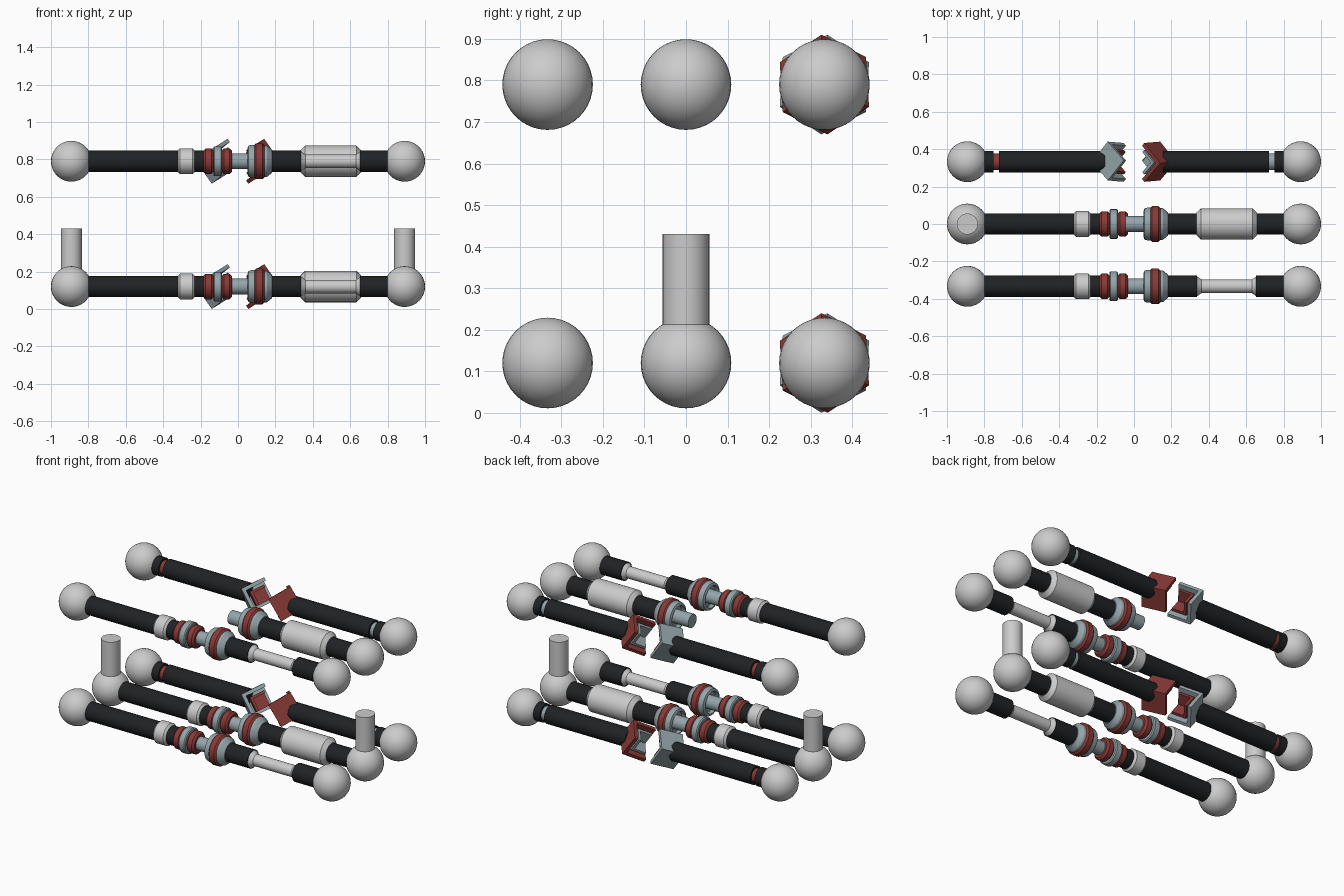
import bpy, bmesh
from math import pi, cos, sin, radians, sqrt
from mathutils import Vector, Matrix

if "Cube" in bpy.data.objects:
    bpy.data.objects.remove(bpy.data.objects["Cube"])


def material(name, rgb):
    m = bpy.data.materials.new(name)
    m.diffuse_color = (*rgb, 1)
    m.use_nodes = True
    m.node_tree.nodes["Principled BSDF"].inputs["Base Color"].default_value = m.diffuse_color
    return m


BLACK = material("black", (0.014, 0.016, 0.018))
RED = material("red", (0.25, 0.042, 0.037))
BLUE = material("blue_grey", (0.30, 0.38, 0.41))
GREY = None
cache = {}


def finish(name, mesh, mat, loc, rot=(0, 0, 0), smooth=True):
    if mat and not mesh.materials:
        mesh.materials.append(mat)
    ob = bpy.data.objects.new(name, mesh)
    bpy.context.collection.objects.link(ob)
    ob.location, ob.rotation_euler = loc, rot
    if smooth:
        bpy.ops.object.select_all(action='DESELECT')
        ob.select_set(True)
        bpy.context.view_layer.objects.active = ob
        bpy.ops.object.shade_smooth_by_angle(angle=radians(30))
    return ob


def lathe(name, profile, mat, loc, rot=(0, 0, 0), n=32):
    """Turn (x, radius) points around the x axis, with closed ends."""
    key = (name, tuple(profile))
    if key in cache:
        return finish(name, cache[key], mat, loc, rot, False)
    bm = bmesh.new()
    rings = [[bm.verts.new((x, r * cos(2 * pi * i / n), r * sin(2 * pi * i / n)))
              for i in range(n)] for x, r in profile]
    for a, b in zip(rings, rings[1:]):
        for i in range(n):
            j = (i + 1) % n
            bm.faces.new((a[i], a[j], b[j], b[i]))
    bm.faces.new(rings[0])
    bm.faces.new(rings[-1])
    bmesh.ops.recalc_face_normals(bm, faces=bm.faces)
    mesh = bpy.data.meshes.new(name)
    bm.to_mesh(mesh)
    bm.free()
    cache[key] = mesh
    return finish(name, mesh, mat, loc, rot)


def tube(x0, x1, r):
    return [(x0, r), (x1, r)]


def band(x0, x1, r, c=0.012):
    return [(x0, r - c), (x0 + c, r), (x1 - c, r), (x1, r - c)]


def ball(x, y, z):
    if "ball" not in cache:
        bm = bmesh.new()
        bmesh.ops.create_uvsphere(bm, u_segments=32, v_segments=20, radius=0.109)
        cache["ball"] = bpy.data.meshes.new("end_ball")
        bm.to_mesh(cache["ball"])
        bm.free()
    finish("end_ball", cache["ball"], GREY, (x, y, z))


def cup_mesh(name, a, t, apex):
    """Three square plates meeting at a cube corner, opening towards -x."""
    bm = bmesh.new()
    steps = [(0, 0, 0), (1, 0, 0), (1, 1, 0), (0, 1, 0), (0, 1, 1), (0, 0, 1), (1, 0, 1)]
    outer = [bm.verts.new([a * c for c in s]) for s in steps]
    inner = [bm.verts.new([a if c else t for c in s]) for s in steps]
    for i in (1, 3, 5):
        k = (i + 1, i % 6 + 2 if i < 5 else 1)
        quad = (0, i, k[0], (i + 2) if i < 5 else 1)
        bm.faces.new([outer[q] for q in quad])
        bm.faces.new([inner[q] for q in quad])
    for i in range(1, 7):
        j = i % 6 + 1
        bm.faces.new((outer[i], outer[j], inner[j], inner[i]))
    bmesh.ops.recalc_face_normals(bm, faces=bm.faces)
    d = Vector((1, 1, 1)) / sqrt(3)
    f = Vector((1, 1, -2)) / sqrt(6)
    roll = Matrix.Rotation(radians(3.5), 3, 'X')
    for v in bm.verts:
        p = roll @ Vector((-v.co.dot(d), -v.co.dot(d.cross(f)), -v.co.dot(f)))
        v.co = p + Vector((apex, 0, 0))
    mesh = bpy.data.meshes.new(name)
    bm.to_mesh(mesh)
    bm.free()
    return mesh


def left_half(y, z):
    p = (0, y, z)
    ball(-0.891, y, z)
    lathe("left_shaft", tube(-0.83, -0.17, 0.057), BLACK, p)
    lathe("left_collar", band(-0.322, -0.232, 0.069), GREY, p)
    lathe("inner_red_band", band(-0.185, -0.130, 0.068), RED, p)
    lathe("middle_blue_band", band(-0.132, -0.086, 0.079, 0.006), BLUE, p)
    lathe("outer_red_band", band(-0.088, -0.033, 0.068), RED, p)


def right_half(y, z, fat):
    p = (0, y, z)
    ball(0.891, y, z)
    lathe("coupling_neck", tube(-0.045, 0.10, 0.042), BLUE, p)
    # flared joint with a shallow recess
    lathe("joint_front", [(0.075, 0.04), (0.072, 0.062), (0.050, 0.068), (0.056, 0.083),
                          (0.072, 0.088), (0.09, 0.088)], BLUE, p)
    lathe("joint_red_ring", band(0.085, 0.142, 0.096), RED, p)
    lathe("joint_back", [(0.135, 0.086), (0.155, 0.084), (0.182, 0.062)], BLUE, p)
    lathe("right_shaft", tube(0.16, 0.338, 0.057), BLACK, p)
    lathe("end_shaft", tube(0.652, 0.83, 0.057), BLACK, p)
    if fat:
        lathe("fat_grip", band(0.335, 0.657, 0.084, 0.024), GREY, p)
    else:
        lathe("thin_grip", [(0.335, 0.055), (0.362, 0.036), (0.630, 0.036), (0.657, 0.055)], GREY, p)


outer_cup = {c: cup_mesh(c + "_corner_cup", 0.147, 0.021, 0.225) for c in ("red", "blue")}
inner_cup = {c: cup_mesh(c + "_inner_cup", 0.092, 0.016, 0.160) for c in ("red", "blue")}


def cup_rod(y, z, rot, cup, core, cmat, kmat, side):
    p = (0, y, z)
    ball(0.891 * side, y, z)
    w = cup
    lathe(w + "_cup_shaft", tube(0.155, 0.722, 0.057), BLACK, p, rot)
    lathe(w + "_shaft_groove", tube(0.715, 0.76, 0.044), kmat, p, rot)
    lathe(w + "_shaft_stub", tube(0.752, 0.83, 0.057), BLACK, p, rot)
    finish(cup + "_corner_cup", outer_cup[cup], cmat, p, rot, False)
    finish(core + "_inner_cup", inner_cup[core], kmat, p, rot, False)


for z in (0.12, 0.79):
    # front rods with thin grips
    left_half(-0.333, z)
    right_half(-0.333, z, False)
    # middle rods with fat grips; the upper one is only the right half
    right_half(0, z, True)
    if z < 0.5:
        left_half(0, z)
    # back rods in two pieces with corner cups
    cup_rod(0.333, z, (0, 0, 0), "red", "blue", RED, BLUE, 1)
    cup_rod(0.333, z, (0, pi, 0), "blue", "red", BLUE, RED, -1)

# upright pegs on the lower middle rod
for s in (-1, 1):
    lathe("upright_peg", tube(0.0, 0.31, 0.056), GREY, (0.891 * s, 0, 0.12), (0, -pi / 2, 0))
